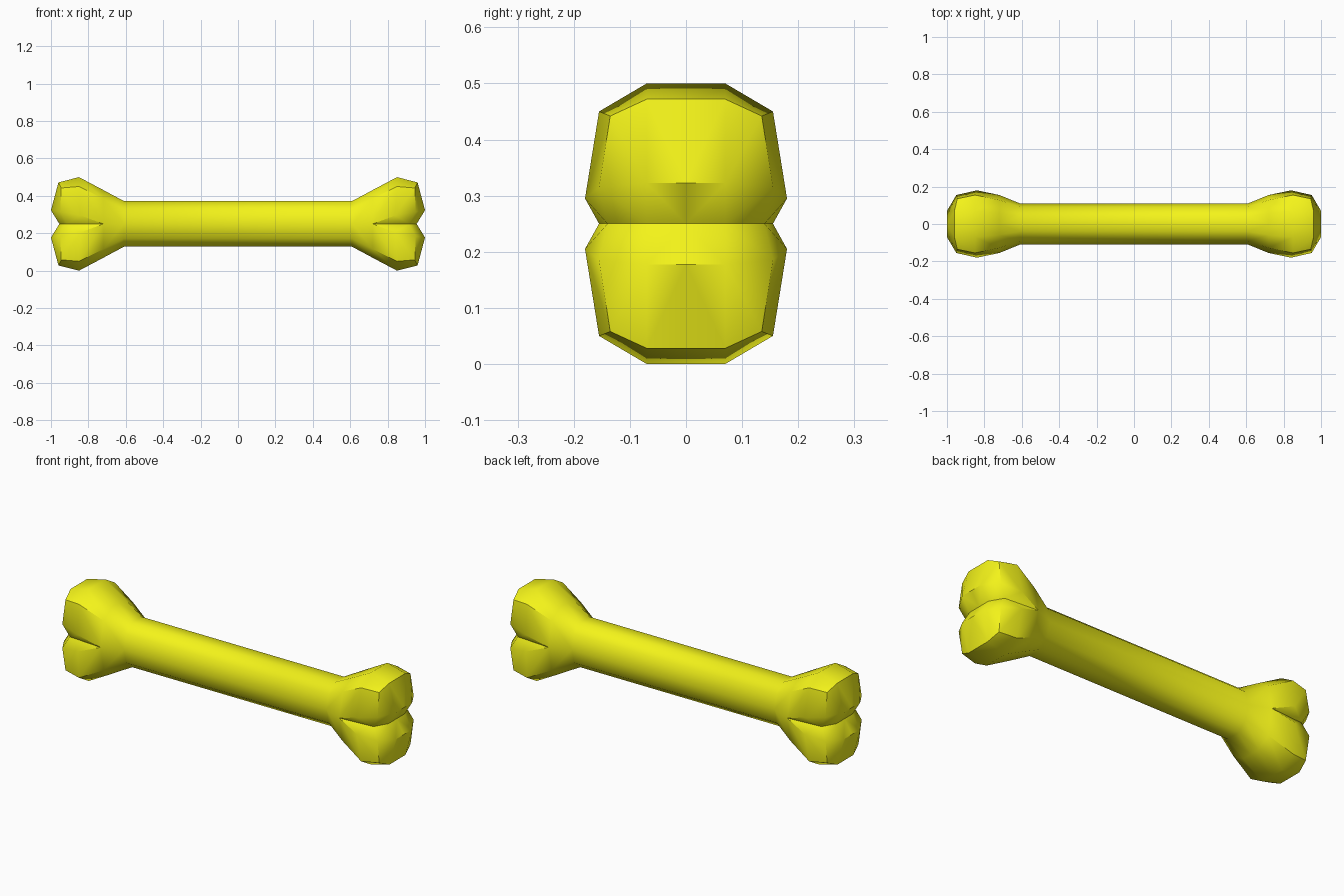
import bpy, math

if "Cube" in bpy.data.objects:
    bpy.data.objects.remove(bpy.data.objects["Cube"])

# One eighth of the bone (x, y, z from the centre), mirrored three ways.
# Each row: centre line, top edge, corner, side
rows = [
    [(0, 0, .122), (0, .04, .122), (0, .092, .078), (0, .11, 0)],               # mid shaft
    [(.61, 0, .122), (.61, .04, .122), (.61, .092, .078), (.61, .11, 0)],       # shaft end
    [(.72, 0, .181), (.72, .058, .181), (.72, .128, .135), (.72, .155, 0)],     # flare
    [(.85, 0, .25), (.85, .07, .25), (.85, .155, .2), (.84, .18, .045)],        # widest knuckle
    [(.96, 0, .222), (.96, .07, .222), (.945, .135, .192), (.95, .155, .065)],  # knuckle rim
]
verts = [p for r in rows for p in r]
faces = [(4*r + c, 4*r + c + 1, 4*r + c + 5, 4*r + c + 4)
         for r in range(4) for c in range(3)]

# End cap ridge (20, 21) and notch valley (22, 23, 24)
verts += [(1, 0, .073), (1, .07, .073),
          (.955, 0, 0), (.955, .07, 0), (.915, .14, 0)]
faces += [(16, 17, 21, 20), (17, 18, 19, 21),
          (20, 21, 23, 22), (21, 19, 24, 23), (19, 15, 11, 24)]
faces = [f[::-1] for f in faces]

mesh = bpy.data.meshes.new("bone")
mesh.from_pydata(verts, [], faces)
bone = bpy.data.objects.new("bone", mesh)
bpy.context.collection.objects.link(bone)
bone.location.z = .25
bpy.context.view_layer.objects.active = bone
bone.select_set(True)

# Mirror into the whole bone
mod = bone.modifiers.new("mirror", 'MIRROR')
mod.use_axis = (True, True, True)
mod.merge_threshold = .0005
bpy.ops.object.modifier_apply(modifier=mod.name)

# Consistent outward normals, smooth with sharp ridges
bpy.ops.object.mode_set(mode='EDIT')
bpy.ops.mesh.select_all(action='SELECT')
bpy.ops.mesh.normals_make_consistent(inside=False)
bpy.ops.object.mode_set(mode='OBJECT')
bpy.ops.object.shade_smooth_by_angle(angle=math.radians(45))

mat = bpy.data.materials.new("yellow")
mat.diffuse_color = (.9, .9, .01, 1)
mat.use_nodes = True
mat.node_tree.nodes["Principled BSDF"].inputs["Base Color"].default_value = mat.diffuse_color
mesh = bone.data
mesh.materials.append(mat)
